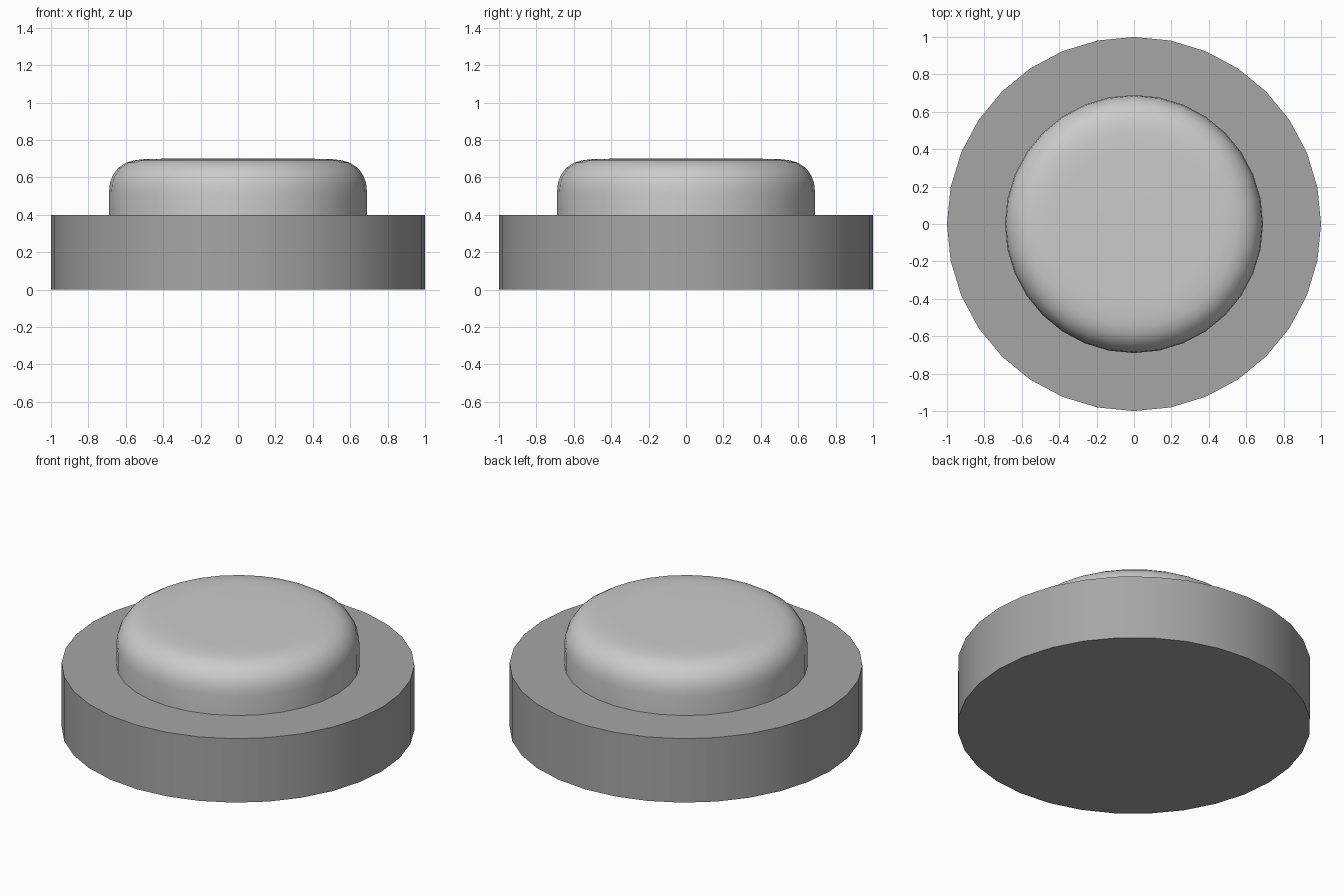
import bpy, bmesh, math

if "Cube" in bpy.data.objects:
    bpy.data.objects.remove(bpy.data.objects["Cube"])

SIDES = 32


def lathe(name, profile):
    """Turn (radius, z) points, listed bottom to top, into a capped round solid."""
    bm = bmesh.new()
    rings = []
    for r, z in profile:
        rings.append([bm.verts.new((r * math.cos(2 * math.pi * i / SIDES),
                                    r * math.sin(2 * math.pi * i / SIDES), z))
                      for i in range(SIDES)])
    for low, high in zip(rings, rings[1:]):
        for i in range(SIDES):
            j = (i + 1) % SIDES
            bm.faces.new((low[i], low[j], high[j], high[i]))
    bm.faces.new(rings[0][::-1])
    bm.faces.new(rings[-1])
    mesh = bpy.data.meshes.new(name)
    bm.to_mesh(mesh)
    bm.free()
    obj = bpy.data.objects.new(name, mesh)
    bpy.context.collection.objects.link(obj)
    bpy.ops.object.select_all(action='DESELECT')
    obj.select_set(True)
    bpy.context.view_layer.objects.active = obj
    bpy.ops.object.shade_smooth_by_angle(angle=math.radians(30))
    return obj


# Wide housing disc, a darker grey than the button
base = lathe("base", [(1.0, 0.0), (1.0, 0.4)])
dark = bpy.data.materials.new("dark_grey")
dark.diffuse_color = (0.38, 0.38, 0.38, 1)
dark.use_nodes = True
dark.node_tree.nodes["Principled BSDF"].inputs["Base Color"].default_value = dark.diffuse_color
base.data.materials.append(dark)

# Push button with a rounded rim, seated slightly into the base
lathe("button", [(0.69, 0.38), (0.69, 0.52), (0.685, 0.57), (0.67, 0.61),
                 (0.642, 0.65), (0.595, 0.68), (0.55, 0.692),
                 (0.49, 0.699), (0.40, 0.70)])
